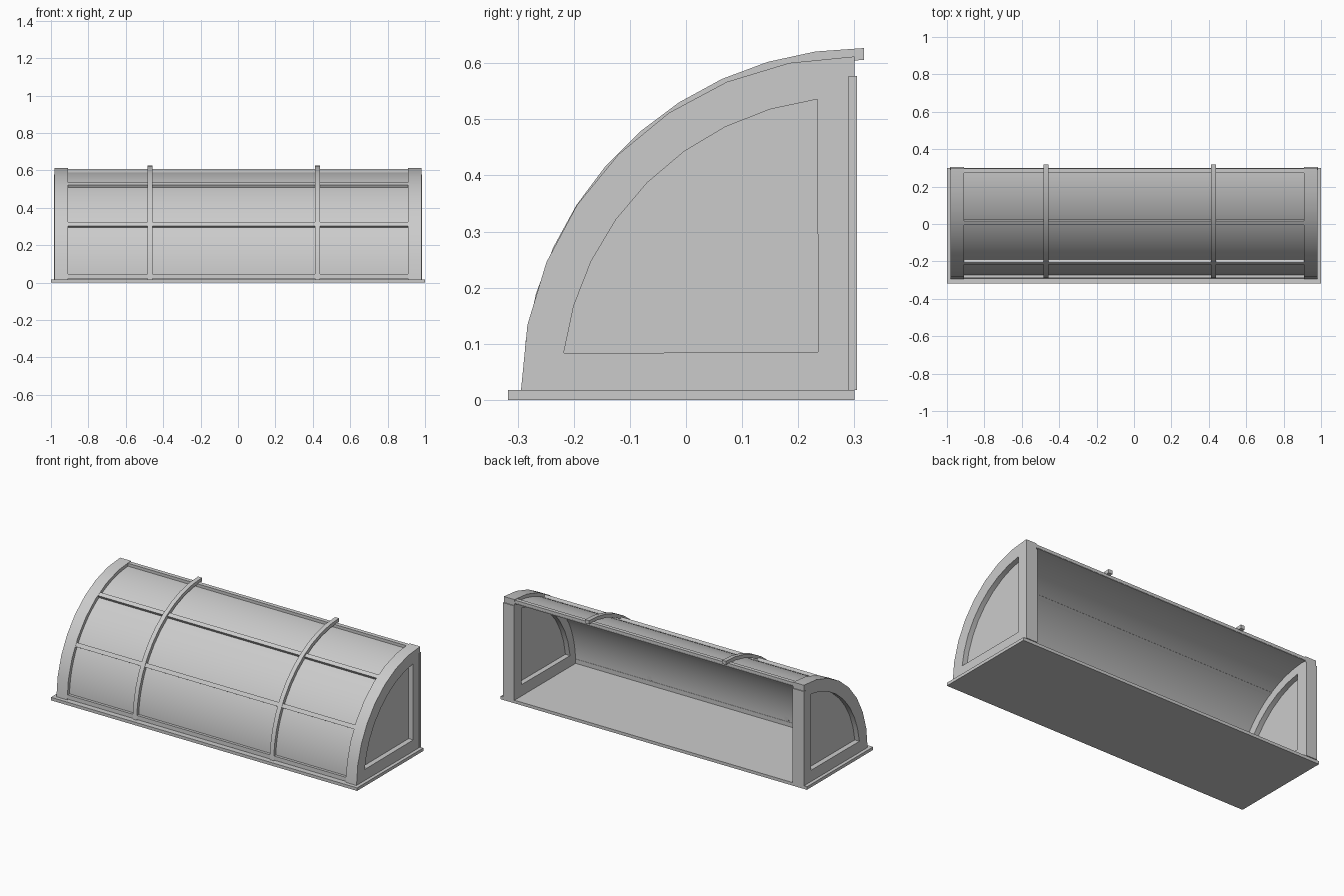
import bpy, bmesh
from math import sin, cos, radians, pi

if "Cube" in bpy.data.objects:
    bpy.data.objects.remove(bpy.data.objects["Cube"])

CY, CZ = 0.30, 0.018      # centre of the quarter circle


def arc(r, n, cy=CY, a0=0.0, a1=90.0):
    """Points from the front bottom up to the back top."""
    out = []
    for i in range(n + 1):
        a = radians(a0 + (a1 - a0) * i / n)
        out.append((cy - r * cos(a), CZ + r * sin(a)))
    return out


def finish(name, bm, smooth=False):
    bmesh.ops.recalc_face_normals(bm, faces=bm.faces)
    me = bpy.data.meshes.new(name)
    bm.to_mesh(me)
    bm.free()
    ob = bpy.data.objects.new(name, me)
    bpy.context.collection.objects.link(ob)
    if smooth:
        bpy.ops.object.select_all(action='DESELECT')
        ob.select_set(True)
        bpy.context.view_layer.objects.active = ob
        bpy.ops.object.shade_smooth_by_angle(angle=radians(30))
    return ob


def strip(name, outer, inner, x0, x1, closed=False, smooth=True):
    """Band between two matching yz paths, extruded along x."""
    bm = bmesh.new()
    rings = [[bm.verts.new((x, y, z)) for x, (y, z) in
              ((x0, o), (x1, o), (x1, i), (x0, i))] for o, i in zip(outer, inner)]
    n = len(rings)
    for k in range(n if closed else n - 1):
        a, b = rings[k], rings[(k + 1) % n]
        for j in range(4):
            bm.faces.new((a[j], a[(j + 1) % 4], b[(j + 1) % 4], b[j]))
    if not closed:
        bm.faces.new(rings[0])
        bm.faces.new(rings[-1])
    return finish(name, bm, smooth)


def prism(name, pts, x0, x1):
    bm = bmesh.new()
    f = bm.faces.new([bm.verts.new((x0, y, z)) for y, z in pts])
    g = bmesh.ops.extrude_face_region(bm, geom=[f])
    bmesh.ops.translate(bm, vec=(x1 - x0, 0, 0),
                        verts=[v for v in g['geom'] if isinstance(v, bmesh.types.BMVert)])
    return finish(name, bm)


def box(name, x0, x1, y0, y1, z0, z1):
    return prism(name, [(y0, z0), (y1, z0), (y1, z1), (y0, z1)], x0, x1)


# base plate
box("base_plate", -1, 1, -0.317, 0.30, 0, 0.018)

# end frames with a recessed pane and a back post cover
outer = arc(0.594, 8) + [(0.30, 0.018)]
w0, w1 = 7.2, 82.8        # window arc limits
inner = arc(0.522, 8, a0=w0, a1=w1) + [(0.235, 0.085)]
for s, side in ((-1, "left"), (1, "right")):
    strip(side + "_end_frame", outer, inner, s * 0.91, s * 0.98, closed=True)
    prism(side + "_end_pane", inner, s * 0.94, s * 0.95)
    box(side + "_back_post", s * 0.91, s * 0.983, 0.29, 0.305, 0.018, 0.577)

# curved canopy sheet
strip("canopy", arc(0.573, 24), arc(0.570, 24), -0.912, 0.912)

# lengthwise bars, turned to follow the curve
for i, ang in enumerate((1.5, 30, 60, 88.6)):
    a = radians(ang)
    pts = []
    for r, t in ((0.568, -0.012), (0.590, -0.012), (0.590, 0.012), (0.568, 0.012)):
        pts.append((CY - r * cos(a) + t * sin(a), CZ + r * sin(a) + t * cos(a)))
    prism("long_bar_%d" % (i + 1), pts, -0.915, 0.935 if i == 2 else 0.915)

# curved ribs over the canopy
for i, x in enumerate((-0.47, 0.425)):
    strip("rib_%d" % (i + 1), arc(0.609, 11, 0.317), arc(0.588, 11, 0.317),
          x - 0.013, x + 0.013)
